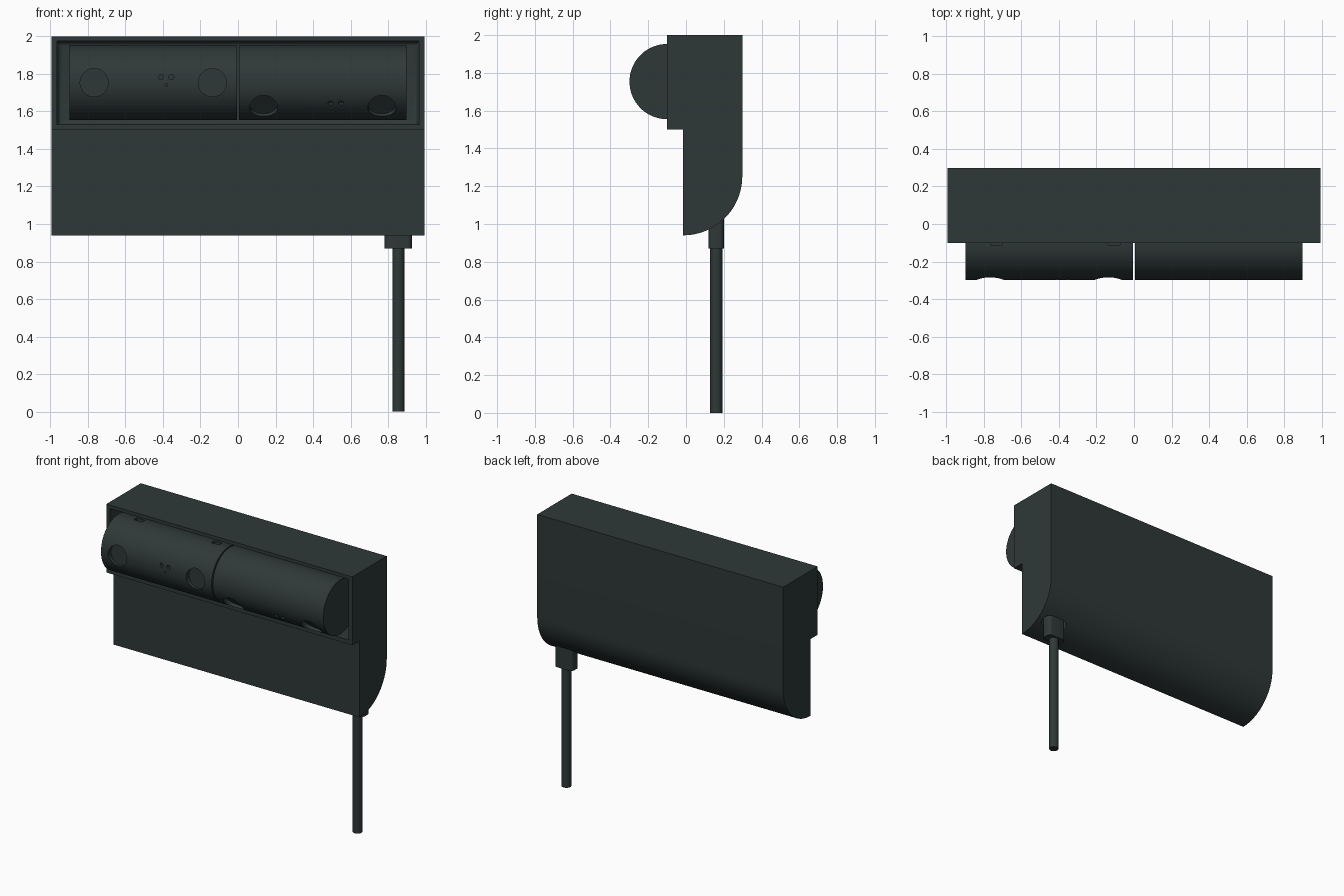
import bpy, bmesh
from math import sin, cos, pi, radians
from mathutils import Matrix, Vector

if "Cube" in bpy.data.objects:
    bpy.data.objects.remove(bpy.data.objects["Cube"])

charcoal = bpy.data.materials.new("charcoal")
charcoal.use_nodes = True
colour = (0.028, 0.039, 0.039, 1)
charcoal.diffuse_color = colour
charcoal.node_tree.nodes["Principled BSDF"].inputs["Base Color"].default_value = colour


def finish(name, bm):
    bmesh.ops.recalc_face_normals(bm, faces=bm.faces)
    mesh = bpy.data.meshes.new(name)
    bm.to_mesh(mesh)
    bm.free()
    mesh.materials.append(charcoal)
    ob = bpy.data.objects.new(name, mesh)
    bpy.context.collection.objects.link(ob)
    return ob


def box(name, low, high, bevel=0, pick=None, segments=5):
    """Box between two corners; pick chooses which edges to round."""
    low, high = Vector(low), Vector(high)
    bm = bmesh.new()
    bmesh.ops.create_cube(bm, size=1)
    bmesh.ops.scale(bm, vec=high - low, verts=bm.verts)
    bmesh.ops.translate(bm, vec=(low + high) / 2, verts=bm.verts)
    if bevel:
        edges = [e for e in bm.edges if pick(e)]
        bmesh.ops.bevel(bm, geom=edges, offset=bevel, segments=segments,
                        profile=0.5, affect='EDGES')
    return finish(name, bm)


def cylinder(name, centre, radius, depth, axis, sides=48):
    bm = bmesh.new()
    turn = Vector((0, 0, 1)).rotation_difference(Vector(axis)).to_matrix().to_4x4()
    bmesh.ops.create_cone(bm, cap_ends=True, segments=sides, radius1=radius,
                          radius2=radius, depth=depth,
                          matrix=Matrix.Translation(centre) @ turn)
    return finish(name, bm)


def carve(target, cutters):
    """Subtract the cutters from the target, then discard them."""
    bpy.context.view_layer.objects.active = target
    for cutter in cutters:
        cutter.hide_render = True
        mod = target.modifiers.new("cut", 'BOOLEAN')
        mod.operation, mod.solver, mod.object = 'DIFFERENCE', 'EXACT', cutter
        bpy.ops.object.modifier_apply(modifier=mod.name)
        bpy.data.objects.remove(cutter)


def smooth(ob):
    bpy.ops.object.select_all(action='DESELECT')
    ob.select_set(True)
    bpy.context.view_layer.objects.active = ob
    bpy.ops.object.shade_smooth_by_angle(angle=radians(30))


# Housing: side profile with a rounded lower back, extruded along x
half = 0.995
curve = [(-0.015 + 0.313 * cos(a), 1.253 - 0.313 * sin(a))
         for a in (i * pi / 48 for i in range(25))]
profile = [(-0.1, 1.5), (-0.1, 2), (0.298, 2)] + curve + [(-0.015, 1.5)]
bm = bmesh.new()
side = bm.faces.new([bm.verts.new((-half, y, z)) for y, z in profile])
ext = bmesh.ops.extrude_face_region(bm, geom=[side])
bmesh.ops.translate(bm, vec=(2 * half, 0, 0),
                    verts=[v for v in ext["geom"] if isinstance(v, bmesh.types.BMVert)])
housing = finish("housing", bm)

# Front pocket with rounded back edges, and the cable socket underneath
back = 0.13
pocket = box("pocket_cutter", (-0.965, -0.2, 1.53), (0.965, back, 1.975), 0.03,
             lambda e: all(v.co.y > 0 for v in e.verts))
cable_x, cable_y = 0.855, 0.16
socket = box("socket_cutter", (cable_x - 0.1, cable_y - 0.035, 0.8),
             (cable_x + 0.1, cable_y + 0.035, 1.06), 0.034,
             lambda e: abs(e.verts[0].co.z - e.verts[1].co.z) > 0.1)
carve(housing, [pocket, socket])
smooth(housing)

# Two lamp barrels on one axis; the second is turned downwards
axis_y, axis_z, radius = -0.1, 1.754, 0.199
pivot = Vector((0, axis_y, axis_z))


def barrel(name, middle, tilt, slots):
    ob = cylinder(name, (middle, axis_y, axis_z), radius, 0.894, (1, 0, 0), 96)
    holes = [(-0.315, 0, 0.075, 0.165), (0.315, 0, 0.075, 0.165),
             (0.042, 0.03, 0.014, 0.18), (0.097, 0.03, 0.014, 0.18),
             (0.07, -0.012, 0.007, 0.18)]
    cutters = [cylinder("hole_cutter", (middle + x, axis_y - floor - 0.1, axis_z + z),
                        r, 0.2, (0, 1, 0), 40 if r > 0.05 else 16)
               for x, z, r, floor in holes]
    if slots:
        for x in (-0.28, 0.345):
            cutters.append(box("slot_cutter", (middle + x - 0.032, axis_y - 0.012, 1.92),
                               (middle + x + 0.032, axis_y + 0.025, 2.1)))
    carve(ob, cutters)
    turn = Matrix.Translation(pivot) @ Matrix.Rotation(tilt, 4, 'X') @ Matrix.Translation(-pivot)
    ob.data.transform(turn)
    smooth(ob)


barrel("right_barrel", -0.452, 0, True)
barrel("left_barrel", 0.452, radians(42), False)

# Cable and its plug
plug = box("plug", (cable_x - 0.073, cable_y - 0.04, 0.87),
           (cable_x + 0.073, cable_y + 0.04, 1.058), 0.025,
           lambda e: abs(e.verts[0].co.z - e.verts[1].co.z) > 0.1)
smooth(plug)
smooth(cylinder("cable", (cable_x, cable_y, 0.44), 0.032, 0.88, (0, 0, 1), 32))
